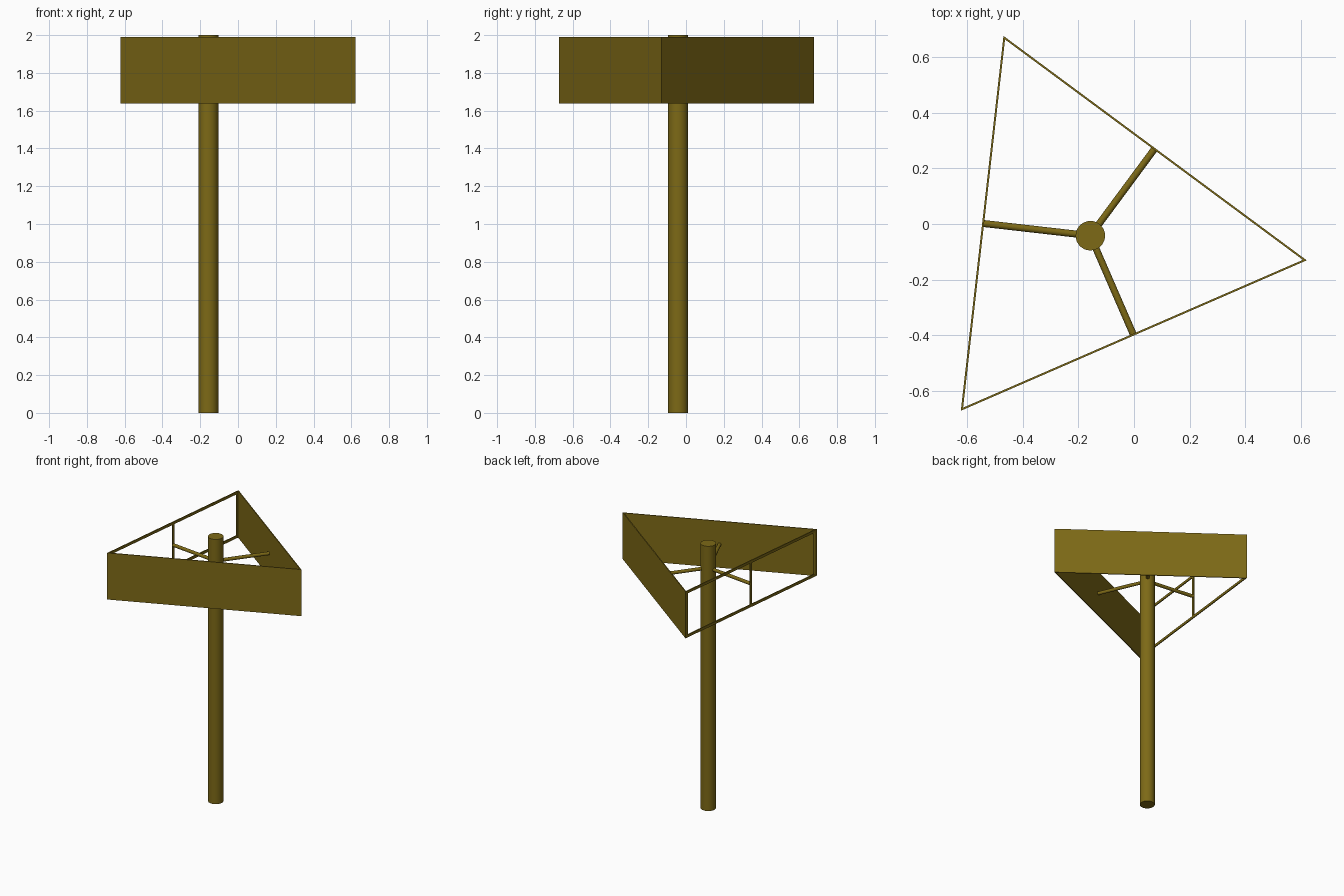
import bpy, bmesh
from math import radians, pi
from mathutils import Vector, Matrix

if "Cube" in bpy.data.objects:
    bpy.data.objects.remove(bpy.data.objects["Cube"])

CX, CY = -0.157, -0.042        # post axis
R, T = 0.7835, 0.007           # triangle circumradius, board thickness
Z0, Z1, BAR = 1.638, 1.99, 0.02
ANGLES = [radians(a) for a in (-6.5, 113.5, 233.5)]

mat = bpy.data.materials.new("olive_paint")
mat.diffuse_color = (0.205, 0.142, 0.008, 1)
mat.use_nodes = True
mat.node_tree.nodes["Principled BSDF"].inputs["Base Color"].default_value = mat.diffuse_color


def finish(name, bm, smooth=False):
    bmesh.ops.recalc_face_normals(bm, faces=bm.faces)
    me = bpy.data.meshes.new(name)
    bm.to_mesh(me)
    bm.free()
    me.materials.append(mat)
    ob = bpy.data.objects.new(name, me)
    bpy.context.collection.objects.link(ob)
    if smooth:
        bpy.ops.object.select_all(action='DESELECT')
        ob.select_set(True)
        bpy.context.view_layer.objects.active = ob
        bpy.ops.object.shade_smooth_by_angle(angle=radians(40))
    return ob


def rod(name, a, b, radius, sides):
    a, b = Vector(a), Vector(b)
    d = b - a
    m = Matrix.Translation((a + b) / 2) @ d.to_track_quat('Z', 'Y').to_matrix().to_4x4()
    bm = bmesh.new()
    bmesh.ops.create_cone(bm, cap_ends=True, segments=sides, radius1=radius,
                          radius2=radius, depth=d.length, matrix=m)
    return finish(name, bm, True)


def polar(r, a, z=0):
    return Vector((CX, CY, z)) + Matrix.Rotation(a, 3, 'Z') @ Vector((r, 0, 0))


def slab(bm, side, s0, s1, z0, z1):
    """Mitred board on one side of the triangle, from s0 to s1 along it."""
    a, b = ANGLES[side], ANGLES[(side + 1) % 3]
    plan = [polar(r, a).lerp(polar(r, b), s)
            for r, s in ((R, s0), (R, s1), (R - 2 * T, s1), (R - 2 * T, s0))]
    lo, hi = ([bm.verts.new((p.x, p.y, z)) for p in plan] for z in (z0, z1))
    bm.faces.new(lo)
    bm.faces.new(hi)
    for i in range(4):
        j = (i + 1) % 4
        bm.faces.new((lo[i], lo[j], hi[j], hi[i]))


# Post
rod("post", (CX, CY, 0), (CX, CY, 2), 0.053, 32)

# Two solid sign boards
for name, side in (("right_board", 0), ("front_board", 2)):
    bm = bmesh.new()
    slab(bm, side, 0, 1, Z0, Z1)
    finish(name, bm)

# Open frame on the third side: rails, end stiles and centre stile
bm = bmesh.new()
w = BAR / (R * 3 ** 0.5)
slab(bm, 1, 0, 1, Z0, Z0 + BAR)
slab(bm, 1, 0, 1, Z1 - BAR, Z1)
for s0, s1 in ((0, w), (0.5 - w / 2, 0.5 + w / 2), (1 - w, 1)):
    slab(bm, 1, s0, s1, Z0 + BAR, Z1 - BAR)
finish("open_frame", bm)

# Support arms from the post to the middle of each side
for i, a in enumerate(ANGLES):
    mid = a + pi / 3
    z = (Z0 + Z1) / 2
    rod(f"support_arm_{i + 1}", polar(0.03, mid, z), polar(R / 2 - T / 2, mid, z), 0.0125, 16)
